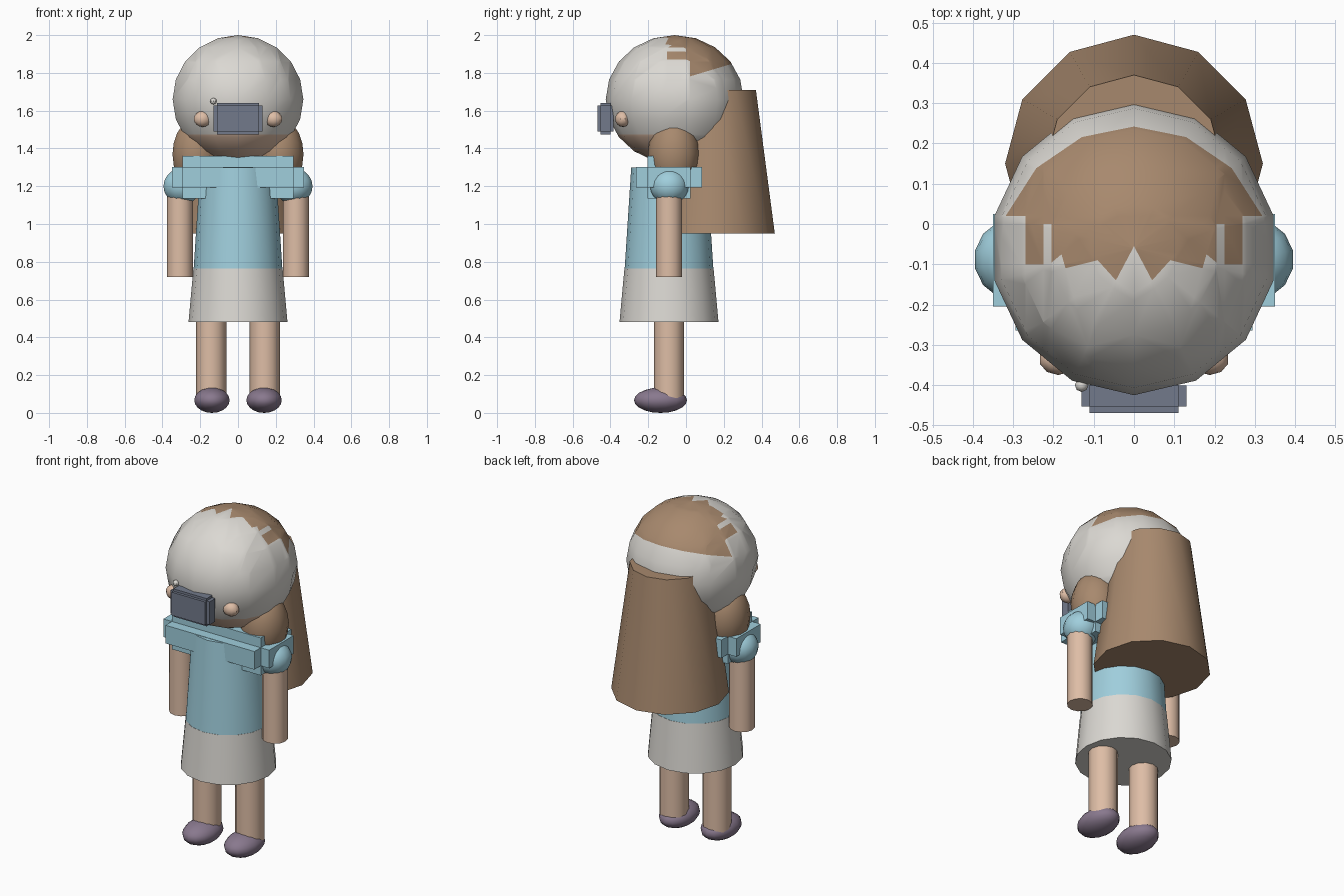
import bpy, bmesh, math
from mathutils import Matrix, Vector

if "Cube" in bpy.data.objects:
    bpy.data.objects.remove(bpy.data.objects["Cube"], do_unlink=True)


def material(name, rgb):
    m = bpy.data.materials.new(name)
    m.use_nodes = True
    m.diffuse_color = (*rgb, 1)
    m.node_tree.nodes["Principled BSDF"].inputs["Base Color"].default_value = (*rgb, 1)
    return m


WHITE = material("warm white", (0.71, 0.69, 0.65))
SKIN = material("skin", (0.73, 0.51, 0.38))
HAIR = material("hair brown", (0.39, 0.25, 0.155))
BLUE = material("shirt blue", (0.35, 0.62, 0.72))
SLATE = material("slate grey", (0.17, 0.195, 0.26))
PLUM = material("shoe plum", (0.25, 0.19, 0.27))


def finish(name, bm, *mats):
    mesh = bpy.data.meshes.new(name)
    bm.to_mesh(mesh)
    bm.free()
    for m in mats:
        mesh.materials.append(m)
    ob = bpy.data.objects.new(name, mesh)
    bpy.context.collection.objects.link(ob)
    bpy.ops.object.select_all(action='DESELECT')
    ob.select_set(True)
    bpy.context.view_layer.objects.active = ob
    bpy.ops.object.shade_smooth_by_angle(angle=math.radians(40))
    return ob


def sphere_mesh(centre, radii, segments, rings):
    bm = bmesh.new()
    bmesh.ops.create_uvsphere(bm, u_segments=segments, v_segments=rings, radius=1)
    bmesh.ops.transform(bm, verts=bm.verts,
                        matrix=Matrix.Translation(centre) @ Matrix.Diagonal((*radii, 1)))
    return bm


def ball(name, mat, centre, radii, segments=14, rings=10):
    return finish(name, sphere_mesh(centre, radii, segments, rings), mat)


def cone(name, mat, x, y, z0, z1, r0, r1, segments=12):
    bm = bmesh.new()
    bmesh.ops.create_cone(bm, cap_ends=True, segments=segments, radius1=r0, radius2=r1,
                          depth=z1 - z0, matrix=Matrix.Translation((x, y, (z0 + z1) / 2)))
    return finish(name, bm, mat)


def stepped_block(name, mat, centre, half, step):
    """Block with stepped edges: three crossed boxes, each full size along one axis."""
    bm = bmesh.new()
    for axis in range(3):
        size = [2 * (h if i == axis else h - s) for i, (h, s) in enumerate(zip(half, step))]
        bmesh.ops.create_cube(bm, size=1, matrix=Matrix.Translation(centre)
                              @ Matrix.Diagonal((*size, 1)))
    return finish(name, bm, mat)


# Head: white hood with a ragged hair patch on top and a bare chin
FRINGE = [(0, -0.055), (0.045, -0.14), (0.09, -0.09), (0.17, -0.11),
          (0.18, -0.075), (0.21, -0.10), (0.27, -0.10)]
BACK_SLOPE = 0.3
CHIN = 1.475


def fringe_y(x):
    for (xa, ya), (xb, yb) in zip(FRINGE, FRINGE[1:]):
        if x <= xb:
            return ya + (yb - ya) * (x - xa) / (xb - xa)
    return 0.02


def in_patch(c):
    x = abs(c.x)
    if c.z < 1.79 + BACK_SLOPE * (c.y - 0.05):
        return False
    slot = 0.205 < x < 0.225 and c.y < 0
    return c.y > fringe_y(x) and not slot


def cut(bm, point, normal, keep):
    faces = [f for f in bm.faces if keep(f)]
    geom = set(faces)
    for f in faces:
        geom.update(f.verts)
        geom.update(f.edges)
    bmesh.ops.bisect_plane(bm, geom=list(geom), dist=1e-5,
                           plane_co=point, plane_no=normal)


def is_top(f):
    return f.calc_center_median().z > 1.72


head = sphere_mesh((0, -0.06, 1.66), (0.355, 0.365, 0.34), 14, 10)
cut(head, (0, 0, CHIN), (0, 0, 1), lambda f: f.calc_center_median().z < 1.6)
cut(head, (0, -0.06, 0), (0, 1, 0), lambda f: f.calc_center_median().z < CHIN)
cut(head, (0, 0.05, 1.79), (0, -BACK_SLOPE, 1), is_top)
for y in (0, 0.02):
    cut(head, (0, y, 0), (0, 1, 0), is_top)
for side in (-1, 1):
    for x in (0.205, 0.225, 0.27):
        cut(head, (side * x, 0, 0), (1, 0, 0), is_top)
    for (xa, ya), (xb, yb) in zip(FRINGE, FRINGE[1:]):
        lo, hi = xa - 0.03, xb + 0.03
        cut(head, (side * xa, ya, 0), Vector((side * (ya - yb), xb - xa, 0)),
            lambda f: is_top(f) and f.calc_center_median().y < 0.1
            and any(lo < side * v.co.x for v in f.verts)
            and any(side * v.co.x < hi for v in f.verts))
for f in head.faces:
    c = f.calc_center_median()
    if c.z < CHIN and c.y < -0.06:
        f.material_index = 1
    elif is_top(f) and in_patch(c):
        f.material_index = 2
finish("head", head, WHITE, SKIN, HAIR)

# Long hair down the back
cone("back_hair", HAIR, 0, 0.15, 0.95, 1.71, 0.32, 0.22)

# Face device and button
stepped_block("face_device", SLATE, (0, -0.427, 1.558), (0.13, 0.042, 0.083), (0.02, 0.016, 0.014))
ball("button", WHITE, (-0.13, -0.40, 1.65), (0.017, 0.017, 0.017), 8, 6)

# Body
cone("torso", BLUE, 0, -0.09, 0.76, 1.30, 0.235, 0.2, 16)
cone("skirt", WHITE, 0, -0.09, 0.48, 0.765, 0.262, 0.236, 16)
stepped_block("shoulders", BLUE, (0, -0.09, 1.248), (0.35, 0.175, 0.112), (0.056, 0.06, 0.058))

# Paired parts
for s, side in ((1, "left"), (-1, "right")):
    ball(side + "_hair_lock", HAIR, (s * 0.22, -0.065, 1.37), (0.13, 0.137, 0.19))
    ball(side + "_cheek", SKIN, (s * 0.188, -0.335, 1.556), (0.048, 0.04, 0.042), 10, 8)
    ball(side + "_sleeve", BLUE, (s * 0.295, -0.088, 1.2), (0.102, 0.102, 0.095))
    cone(side + "_arm", SKIN, s * 0.307, -0.09, 0.72, 1.2, 0.07, 0.07)
    cone(side + "_leg", SKIN, s * 0.142, -0.09, 0.06, 0.6, 0.08, 0.08)
    ball(side + "_shoe", PLUM, (s * 0.138, -0.135, 0.067), (0.096, 0.14, 0.067))
